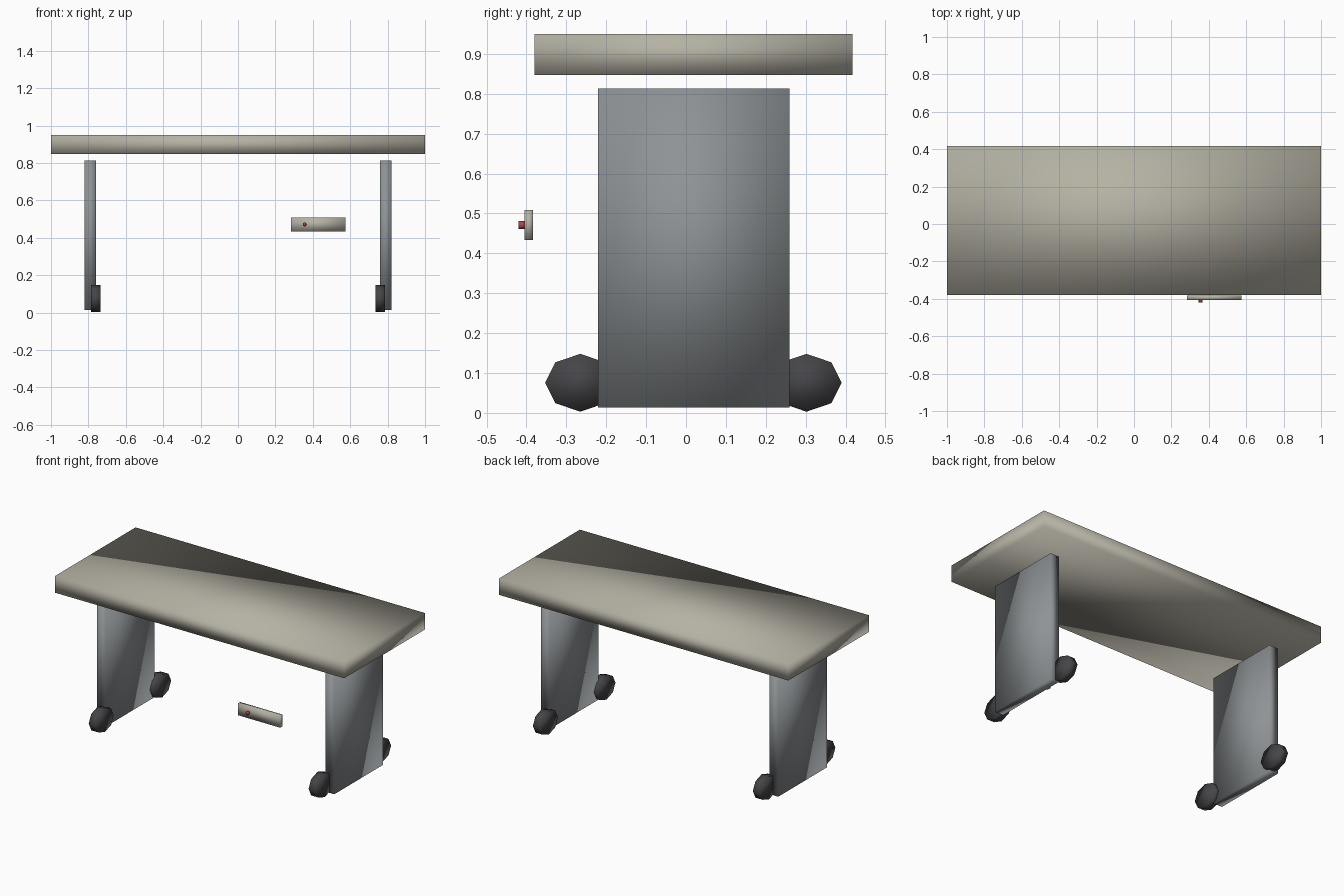
import bpy, math

if "Cube" in bpy.data.objects:
    bpy.data.objects.remove(bpy.data.objects["Cube"])


def material(name, rgb):
    m = bpy.data.materials.new(name)
    m.diffuse_color = (*rgb, 1)
    m.use_nodes = True
    m.node_tree.nodes["Principled BSDF"].inputs["Base Color"].default_value = m.diffuse_color
    return m


beige = material("beige_laminate", (0.46, 0.44, 0.37))
steel = material("steel_grey", (0.27, 0.29, 0.30))
rubber = material("dark_rubber", (0.06, 0.06, 0.065))
red = material("red_plastic", (0.45, 0.06, 0.07))


def finish(ob, name, mat):
    ob.name = name
    ob.data.materials.append(mat)
    bpy.ops.object.transform_apply(location=False, rotation=True, scale=True)
    bpy.ops.object.shade_smooth()


def box(name, mat, x, y, z):
    """Box from (min, max) pairs along each axis."""
    spans = (x, y, z)
    bpy.ops.mesh.primitive_cube_add(size=1, location=[(a + b) / 2 for a, b in spans])
    ob = bpy.context.object
    ob.scale = [b - a for a, b in spans]
    finish(ob, name, mat)


def wheel(name, mat, x, y, z):
    """Eight-sided, slightly oval wheel with its axle along x."""
    bpy.ops.mesh.primitive_cylinder_add(vertices=8, radius=1, depth=0.05,
                                        location=(x, y, z), rotation=(0, math.pi / 2, 0))
    ob = bpy.context.object
    ob.scale = (0.0725, 0.088, 1)
    finish(ob, name, mat)


# Table top
box("table_top", beige, (-1, 1), (-0.38, 0.417), (0.847, 0.95))

# Panel legs with a pair of wheels on the inner side
for side, s in (("left", -1), ("right", 1)):
    box(side + "_leg", steel, sorted((s * 0.76, s * 0.82)), (-0.22, 0.26), (0.013, 0.813))
    for end, y in (("front", -0.265), ("back", 0.302)):
        wheel(f"{side}_{end}_wheel", rubber, s * 0.76, y, 0.0755)

# Control panel with its red button
box("control_panel", beige, (0.283, 0.575), (-0.405, -0.383), (0.434, 0.508))
bpy.ops.mesh.primitive_cylinder_add(vertices=8, radius=0.01, depth=0.017,
                                    location=(0.356, -0.4115, 0.471),
                                    rotation=(math.pi / 2, 0, 0))
finish(bpy.context.object, "control_button", red)
